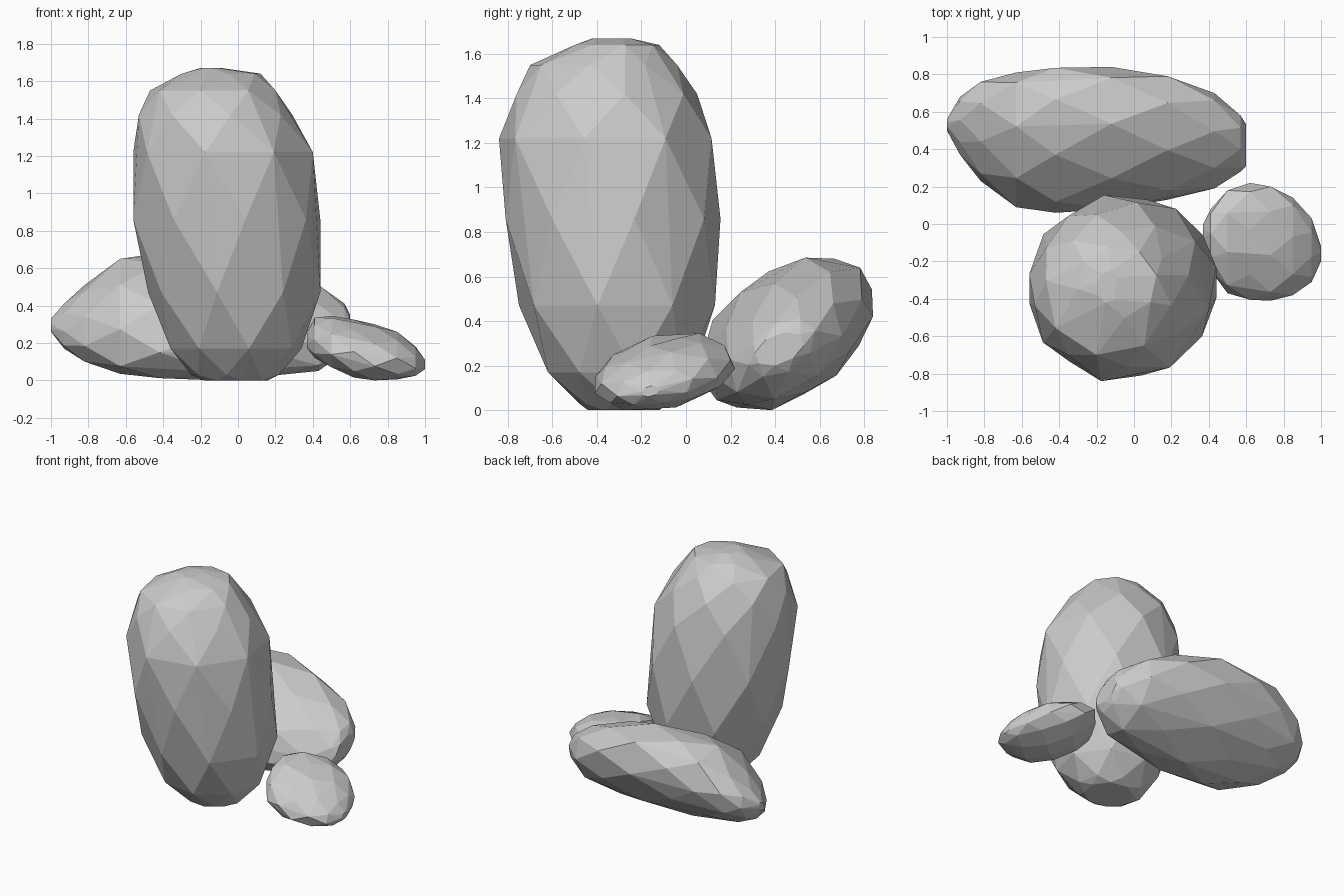
import bpy, bmesh, math

SIDES = 8


def ring(a0, a1, b0, b1, skew, turn):
    """Skewed oval section stretched to touch the given limits."""
    angles = [2 * math.pi * (i + turn) / SIDES for i in range(SIDES)]
    pts = [(math.cos(t), math.sin(t + skew)) for t in angles]
    lo = [min(p[k] for p in pts) for k in (0, 1)]
    hi = [max(p[k] for p in pts) for k in (0, 1)]
    return [(a0 + (a1 - a0) * (p[0] - lo[0]) / (hi[0] - lo[0]),
             b0 + (b1 - b0) * (p[1] - lo[1]) / (hi[1] - lo[1])) for p in pts]


def rock(name, sections, axis, skew=0.0):
    """Faceted boulder: hull of staggered sections along an axis."""
    bm = bmesh.new()
    for i, (d, *limits) in enumerate(sections):
        for a, b in ring(*limits, skew, 0.25 + 0.5 * (i % 2)):
            bm.verts.new((d, a, b) if axis == 'x' else (a, b, d))
    res = bmesh.ops.convex_hull(bm, input=bm.verts[:])
    junk = {g for g in res['geom_interior'] + res['geom_unused']
            if isinstance(g, bmesh.types.BMVert)}
    bmesh.ops.delete(bm, geom=list(junk), context='VERTS')
    # Merge nearly coplanar triangles into broad facets
    bmesh.ops.dissolve_limit(bm, angle_limit=math.radians(6),
                             verts=bm.verts[:], edges=bm.edges[:])
    bmesh.ops.recalc_face_normals(bm, faces=bm.faces[:])
    me = bpy.data.meshes.new(name)
    bm.to_mesh(me)
    bm.free()
    ob = bpy.data.objects.new(name, me)
    bpy.context.collection.objects.link(ob)
    return ob


# Tall standing rock: z, x limits, y limits
rock("tall_rock", [
    (0.00, -0.18, 0.16, -0.44, -0.12),
    (0.03, -0.25, 0.22, -0.48, -0.08),
    (0.17, -0.36, 0.34, -0.62, 0.03),
    (0.47, -0.48, 0.44, -0.75, 0.13),
    (0.86, -0.56, 0.44, -0.81, 0.155),
    (1.22, -0.56, 0.40, -0.84, 0.115),
    (1.42, -0.53, 0.29, -0.76, 0.05),
    (1.55, -0.47, 0.20, -0.70, -0.04),
    (1.64, -0.30, 0.12, -0.50, -0.12),
    (1.67, -0.20, -0.08, -0.42, -0.25)], 'z')

# Long lying rock behind: x, y limits, z limits
rock("long_rock", [
    (-1.00, 0.50, 0.56, 0.26, 0.33),
    (-0.93, 0.37, 0.68, 0.17, 0.41),
    (-0.82, 0.23, 0.76, 0.10, 0.51),
    (-0.63, 0.09, 0.81, 0.035, 0.65),
    (-0.42, 0.06, 0.835, 0.012, 0.68),
    (-0.12, 0.08, 0.84, 0.00, 0.685),
    (0.18, 0.13, 0.79, 0.025, 0.62),
    (0.43, 0.19, 0.70, 0.05, 0.51),
    (0.57, 0.28, 0.58, 0.15, 0.41),
    (0.60, 0.31, 0.53, 0.20, 0.35)], 'x', 0.42)

# Small rock on the right: x, y limits, z limits
rock("small_rock", [
    (0.37, -0.12, 0.00, 0.17, 0.26),
    (0.41, -0.25, 0.08, 0.12, 0.335),
    (0.50, -0.37, 0.18, 0.07, 0.345),
    (0.62, -0.405, 0.22, 0.015, 0.325),
    (0.73, -0.41, 0.20, 0.00, 0.30),
    (0.85, -0.38, 0.14, 0.005, 0.26),
    (0.95, -0.31, 0.03, 0.025, 0.18),
    (1.00, -0.20, -0.12, 0.06, 0.11)], 'x', 0.3)
